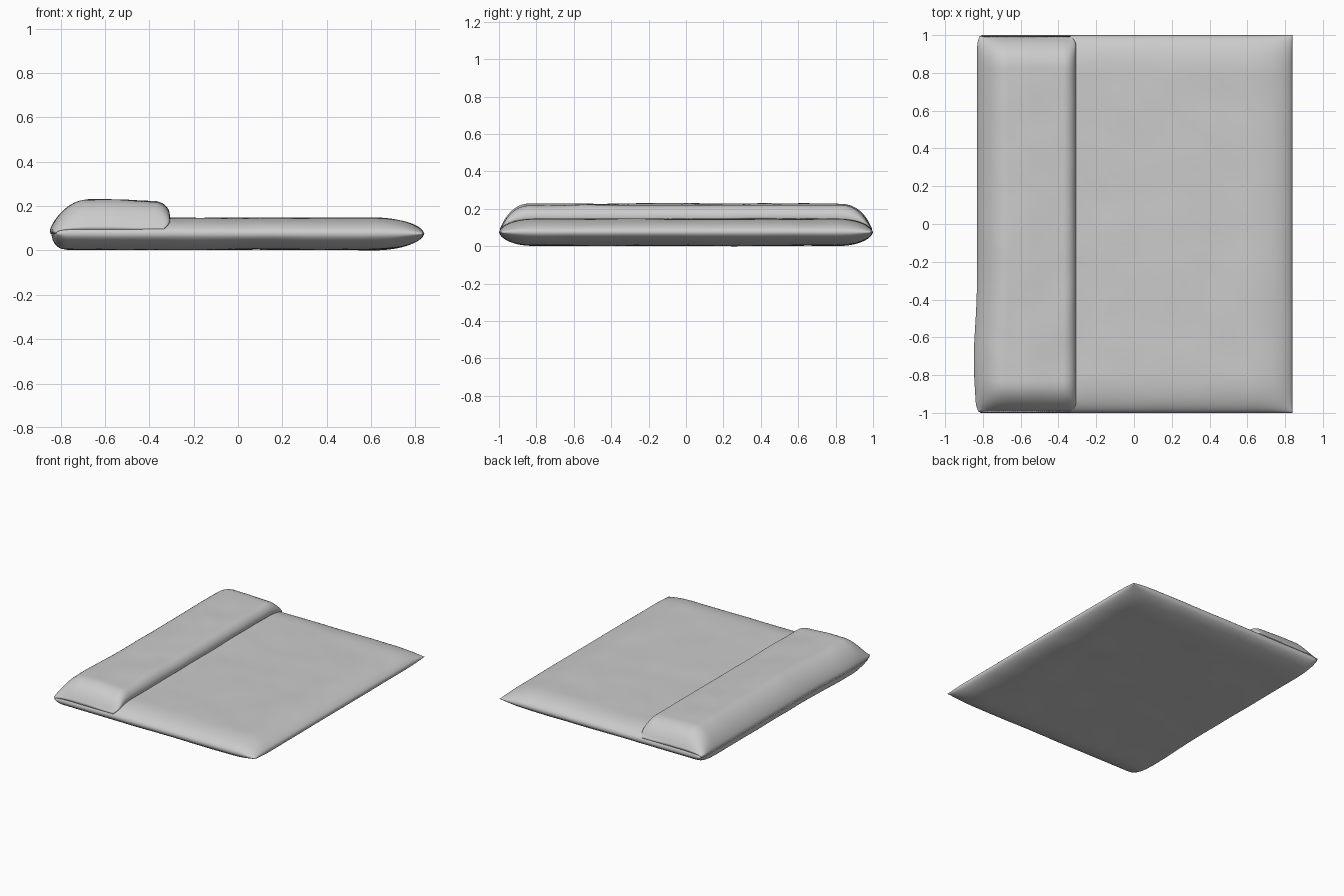
import bpy, bmesh, math
from mathutils import Vector, noise

if "Cube" in bpy.data.objects:
    bpy.data.objects.remove(bpy.data.objects["Cube"])


def puff(t, a=2.5, b=0.6):
    # rounded rise from a seam (t=0) to the full thickness (t=1)
    t = min(max(t, 0.0), 1.0)
    return (1 - (1 - t) ** a) ** b


def wrinkle(x, y, seed):
    return 0.004 * noise.noise(Vector((x * 4, y * 4, seed))) + 0.0015 * noise.noise(Vector((x * 9 + y * 4, y * 6, seed)))


def spaced(n):
    # samples in -1..1, packed toward both ends for smooth rims
    vals = [-1 + 2 * i / n for i in range(n + 1)]
    return [0.35 * v + 0.65 * math.sin(v * math.pi / 2) for v in vals]


def pillow(name, nx, ny, plan, top, bottom):
    # two puffed sheets sharing a seam around the rim
    bm = bmesh.new()
    us, vs = spaced(nx), spaced(ny)
    sheets = [{}, {}]
    for i, u in enumerate(us):
        for j, v in enumerate(vs):
            x, y = plan(u, v)
            rim = i in (0, nx) or j in (0, ny)
            a = bm.verts.new((x, y, top(x, y)))
            sheets[0][i, j] = a
            sheets[1][i, j] = a if rim else bm.verts.new((x, y, bottom(x, y)))
    for s, sheet in enumerate(sheets):
        for i in range(nx):
            for j in range(ny):
                q = [sheet[i, j], sheet[i + 1, j], sheet[i + 1, j + 1], sheet[i, j + 1]]
                bm.faces.new(q if s == 0 else q[::-1])
    me = bpy.data.meshes.new(name)
    bm.to_mesh(me)
    bm.free()
    for p in me.polygons:
        p.use_smooth = True
    ob = bpy.data.objects.new(name, me)
    bpy.context.collection.objects.link(ob)
    return ob


# Shared outline of the folded (left) side
def left_edge(v):
    corner = max(0.0, (abs(v) - 0.94) / 0.06) ** 2
    return -0.824 - 0.018 * math.exp(-((v + 0.72) / 0.25) ** 2) + 0.016 * corner


# Main quilt
def base_factor(x, y):
    fx = min(puff((0.84 - x) / 0.26), puff((x - left_edge(y)) / 0.07))
    return fx * puff((1 - abs(y)) / 0.22)


def base_plan(u, v):
    l = left_edge(v)
    return l + (u + 1) / 2 * (0.84 - l), v


def base_top(x, y):
    return 0.078 + base_factor(x, y) * (0.071 + wrinkle(x, y, 1.3))


def base_bottom(x, y):
    return 0.078 - base_factor(x, y) * (0.072 + wrinkle(x, y, 7.7))


pillow("quilt_base", 90, 100, base_plan, base_top, base_bottom)


# Folded-back flap resting on the quilt
def right_edge(y):
    return -0.306 - 0.03 * max(0.0, (abs(y) - 0.94) / 0.055) ** 2


def fold_edge(y):
    return left_edge(y) - 0.006


def flap_plan(u, v):
    y = v * 0.994
    l, r = fold_edge(y), right_edge(y)
    return l + (u + 1) / 2 * (r - l), y


def flap_top(x, y):
    low = base_top(x, y) + 0.006
    high = 0.088 + puff((0.994 - abs(y)) / 0.17, 2.3, 0.75) * (0.143 + wrinkle(x, y, 4.1))
    high -= 0.012 * max(0.0, (x + 0.55) / 0.25)
    z = low + max(0.0, high - low) * puff((right_edge(y) - x) / 0.07, 2.2, 0.5)
    fold = puff((x - fold_edge(y)) / 0.16, 1.8, 0.75)
    return 0.092 + (z - 0.092) * fold


def flap_bottom(x, y):
    return base_top(x, y) - 0.001


pillow("folded_flap", 60, 100, flap_plan, flap_top, flap_bottom)

# Rest the parts on the ground
parts = list(bpy.context.collection.objects)
lowest = min(v.co.z for o in parts for v in o.data.vertices)
for o in parts:
    for v in o.data.vertices:
        v.co.z -= lowest
